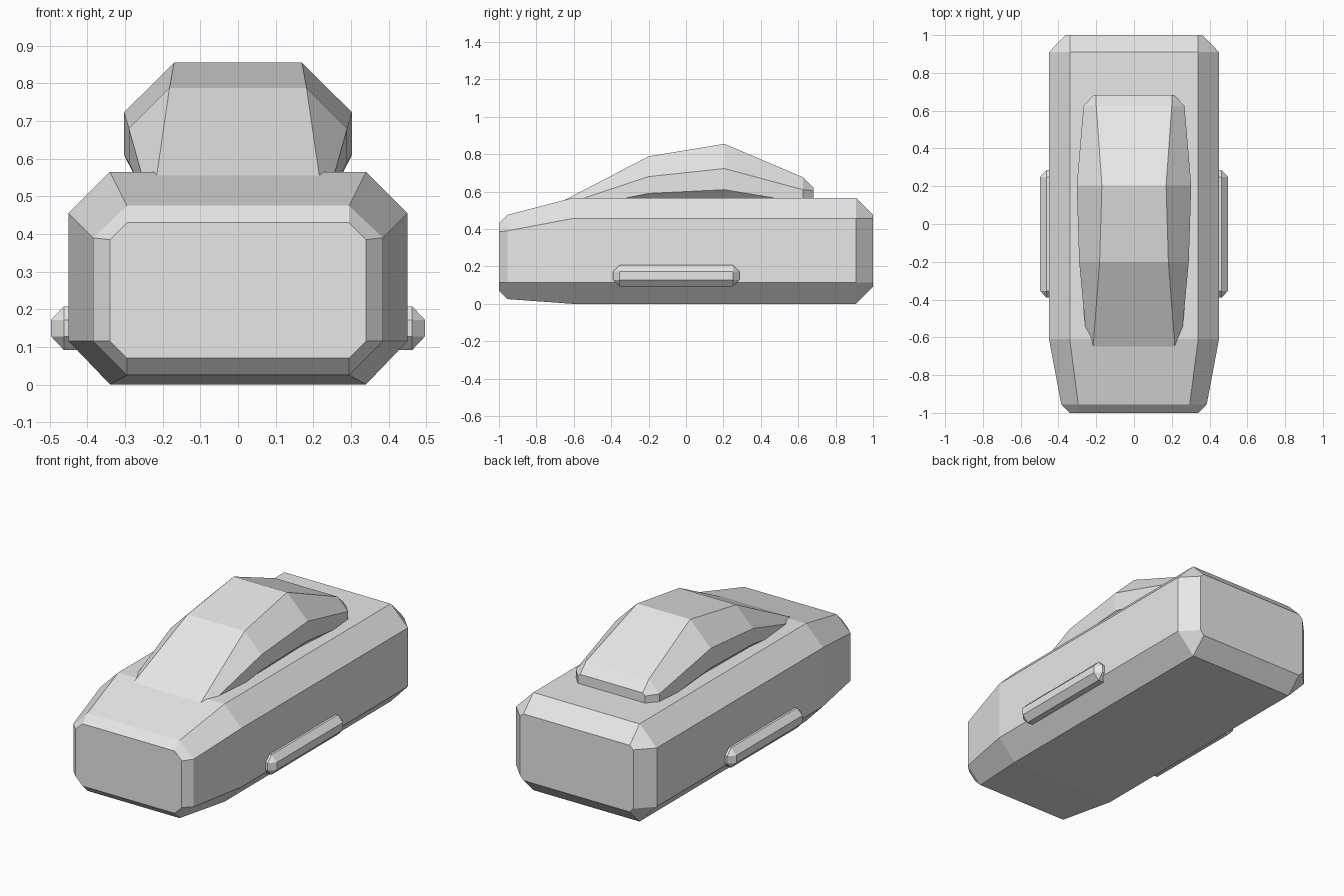
import bpy, bmesh

cube = bpy.data.objects.get("Cube")
if cube:
    bpy.data.objects.remove(cube, do_unlink=True)

grey = bpy.data.materials.new("light_grey")
grey.use_nodes = True
COLOUR = (0.8, 0.8, 0.8, 1)
grey.diffuse_color = COLOUR
grey.node_tree.nodes["Principled BSDF"].inputs["Base Color"].default_value = COLOUR


def loft(name, sections, cx=0.0):
    """Skin octagonal sections: y, inner and outer half width, then
    the four heights bottom, lower side, upper side, top."""
    bm = bmesh.new()
    rings = []
    for y, inner, outer, bottom, low, high, top in sections:
        half = [(inner, bottom), (outer, low), (outer, high), (inner, top)]
        outline = half + [(-x, z) for x, z in reversed(half)]
        rings.append([bm.verts.new((cx + x, y, z)) for x, z in outline])
    for a, b in zip(rings, rings[1:]):
        for i in range(8):
            j = (i + 1) % 8
            bm.faces.new((a[i], a[j], b[j], b[i]))
    bm.faces.new(rings[0])
    bm.faces.new(rings[-1])
    bmesh.ops.remove_doubles(bm, verts=bm.verts, dist=0.0005)
    bmesh.ops.recalc_face_normals(bm, faces=bm.faces)
    mesh = bpy.data.meshes.new(name)
    bm.to_mesh(mesh)
    bm.free()
    mesh.materials.append(grey)
    obj = bpy.data.objects.new(name, mesh)
    bpy.context.collection.objects.link(obj)
    return obj


# Main hull with tapered nose and chamfered tail
loft("car_body", [
    (-1.0, 0.295, 0.34, 0.07, 0.115, 0.385, 0.43),
    (-0.955, 0.295, 0.385, 0.025, 0.115, 0.39, 0.475),
    (-0.61, 0.34, 0.45, 0.0, 0.115, 0.455, 0.565),
    (0.91, 0.34, 0.45, 0.0, 0.115, 0.455, 0.565),
    (1.0, 0.34, 0.363, 0.09, 0.115, 0.455, 0.475),
])

# Cabin, its underside sunk into the hull
loft("cabin", [
    (-0.70, 0.22, 0.243, 0.475, 0.49, 0.513, 0.528),
    (-0.20, 0.182, 0.29, 0.48, 0.59, 0.68, 0.788),
    (0.205, 0.17, 0.303, 0.475, 0.61, 0.723, 0.855),
    (0.625, 0.2, 0.267, 0.47, 0.54, 0.61, 0.677),
    (0.682, 0.2, 0.215, 0.5, 0.54, 0.605, 0.62),
])

# Bevelled side skirts
for side, sign in (("left", 1), ("right", -1)):
    loft(side + "_side_skirt", [
        (-0.39, 0.033, 0.033, 0.128, 0.128, 0.172, 0.172),
        (-0.355, 0.033, 0.067, 0.092, 0.128, 0.172, 0.207),
        (0.25, 0.033, 0.067, 0.092, 0.128, 0.172, 0.207),
        (0.285, 0.033, 0.033, 0.128, 0.128, 0.172, 0.172),
    ], cx=0.43 * sign)
